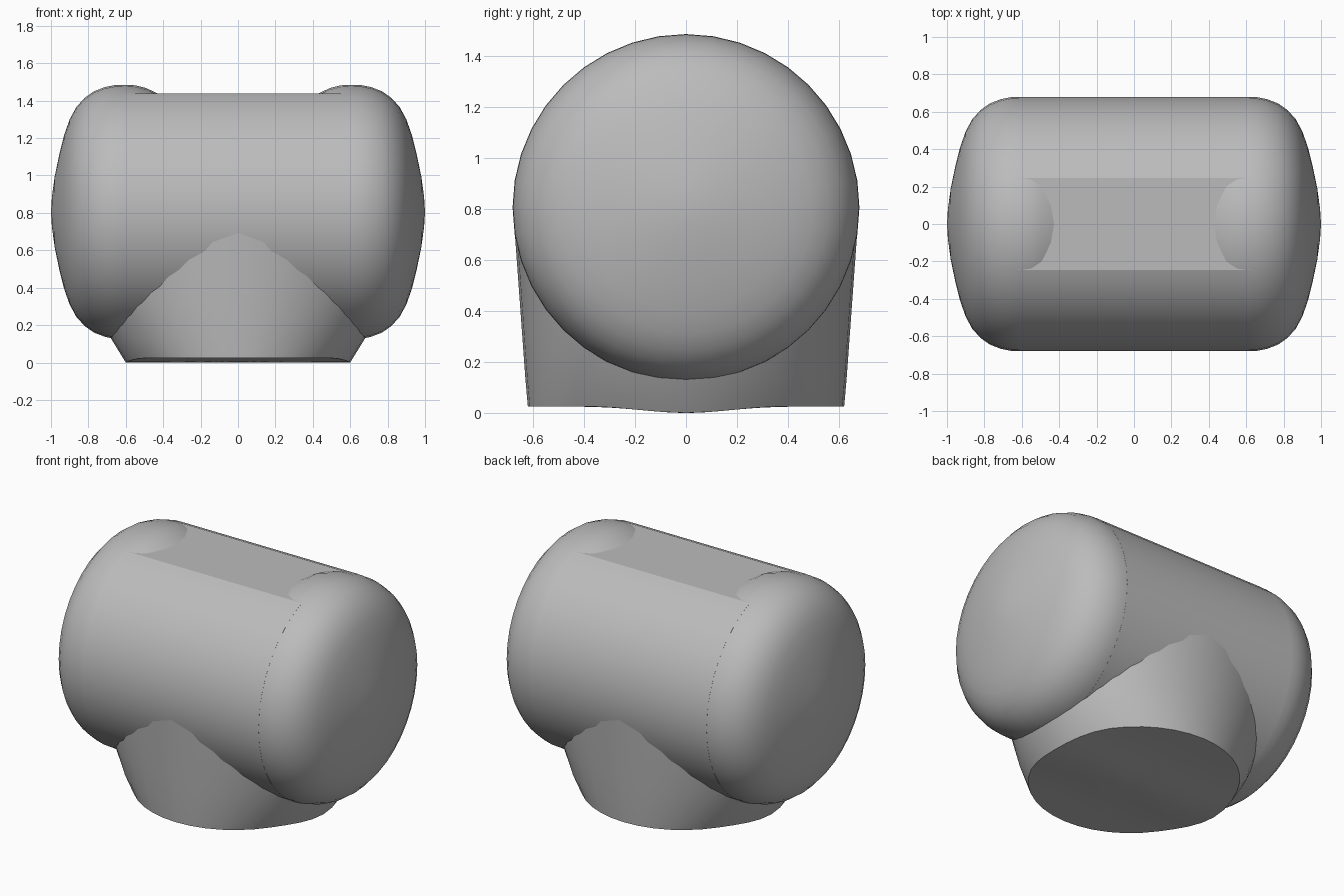
import bpy, bmesh, math
from mathutils import Vector

default = bpy.data.objects.get("Cube")
if default:
    bpy.data.objects.remove(default, do_unlink=True)

# One plain grey for the whole fitting
grey = bpy.data.materials.new("plain grey")
grey.use_nodes = True
grey.diffuse_color = (0.5, 0.5, 0.5, 1)
grey.node_tree.nodes["Principled BSDF"].inputs["Base Color"].default_value = (0.5, 0.5, 0.5, 1)

SIDES = 40
RADIUS = 0.68
AXIS_Z = 0.805
FLAT_Z = 1.437


def loft(bm, rings):
    """Join rings of points; a ring of one point closes an end."""
    loops = [[bm.verts.new(p) for p in ring] for ring in rings]
    for a, b in zip(loops, loops[1:]):
        for i in range(SIDES):
            j = (i + 1) % SIDES
            quad = [a[i % len(a)], a[j % len(a)], b[j % len(b)], b[i % len(b)]]
            bm.faces.new(list(dict.fromkeys(quad)))


def finish(name, bm, angle=40):
    bmesh.ops.recalc_face_normals(bm, faces=bm.faces)
    mesh = bpy.data.meshes.new(name)
    bm.to_mesh(mesh)
    bm.free()
    mesh.materials.append(grey)
    obj = bpy.data.objects.new(name, mesh)
    bpy.context.collection.objects.link(obj)
    bpy.ops.object.select_all(action='DESELECT')
    obj.select_set(True)
    bpy.context.view_layer.objects.active = obj
    bpy.ops.object.shade_smooth_by_angle(angle=math.radians(angle))
    return obj


def circle():
    for i in range(SIDES):
        t = math.tau * i / SIDES
        yield math.cos(t), math.sin(t)


def axis_ring(x, r):
    if r == 0:
        return [(x, 0, AXIS_Z)]
    return [(x, r * c, AXIS_Z + r * s) for c, s in circle()]


# Horizontal barrel with a flat planed along its top
bm = bmesh.new()
loft(bm, [axis_ring(-0.62, 0), axis_ring(-0.62, RADIUS),
          axis_ring(0.62, RADIUS), axis_ring(0.62, 0)])
cut = bmesh.ops.bisect_plane(bm, geom=bm.verts[:] + bm.edges[:] + bm.faces[:],
                             plane_co=Vector((0, 0, FLAT_Z)),
                             plane_no=Vector((0, 0, 1)), clear_outer=True)
edges = [e for e in cut["geom_cut"] if isinstance(e, bmesh.types.BMEdge)]
bmesh.ops.holes_fill(bm, edges=edges, sides=0)
finish("barrel", bm, 15)

# Rounded domed ends
CAP = [(0.36, 0.6), (0.43, 0.633), (0.49, 0.662), (0.55, 0.677), (0.60, 0.68),
       (0.66, 0.678), (0.71, 0.668), (0.77, 0.645), (0.82, 0.61), (0.865, 0.56),
       (0.90, 0.495), (0.93, 0.41), (0.955, 0.31), (0.98, 0.19), (0.995, 0.08), (1.0, 0)]
for side, name in ((1, "left_end_cap"), (-1, "right_end_cap")):
    bm = bmesh.new()
    loft(bm, [axis_ring(side * x, r) for x, r in CAP])
    finish(name, bm, 60)


# Flared neck with a slightly ridged underside
def under(y):
    t = min(abs(y) / 0.38, 1)
    return 0.025 * t * t * (3 - 2 * t)


bm = bmesh.new()
rings = [[(0, 0, 0)]]
for k in (0.2, 0.4, 0.6, 0.8, 1.0):
    rings.append([(0.6 * k * c, 0.62 * k * s, under(0.62 * k * s)) for c, s in circle()])
for z, a in ((0.13, 0.68), (0.3, 0.76), (0.5, 0.84), (0.8, 0.9)):
    b = 0.62 + 0.058 * z / 0.8
    rings.append([(a * c, b * s, z) for c, s in circle()])
rings.append([(0, 0, 0.8)])
loft(bm, rings)
finish("neck", bm)
